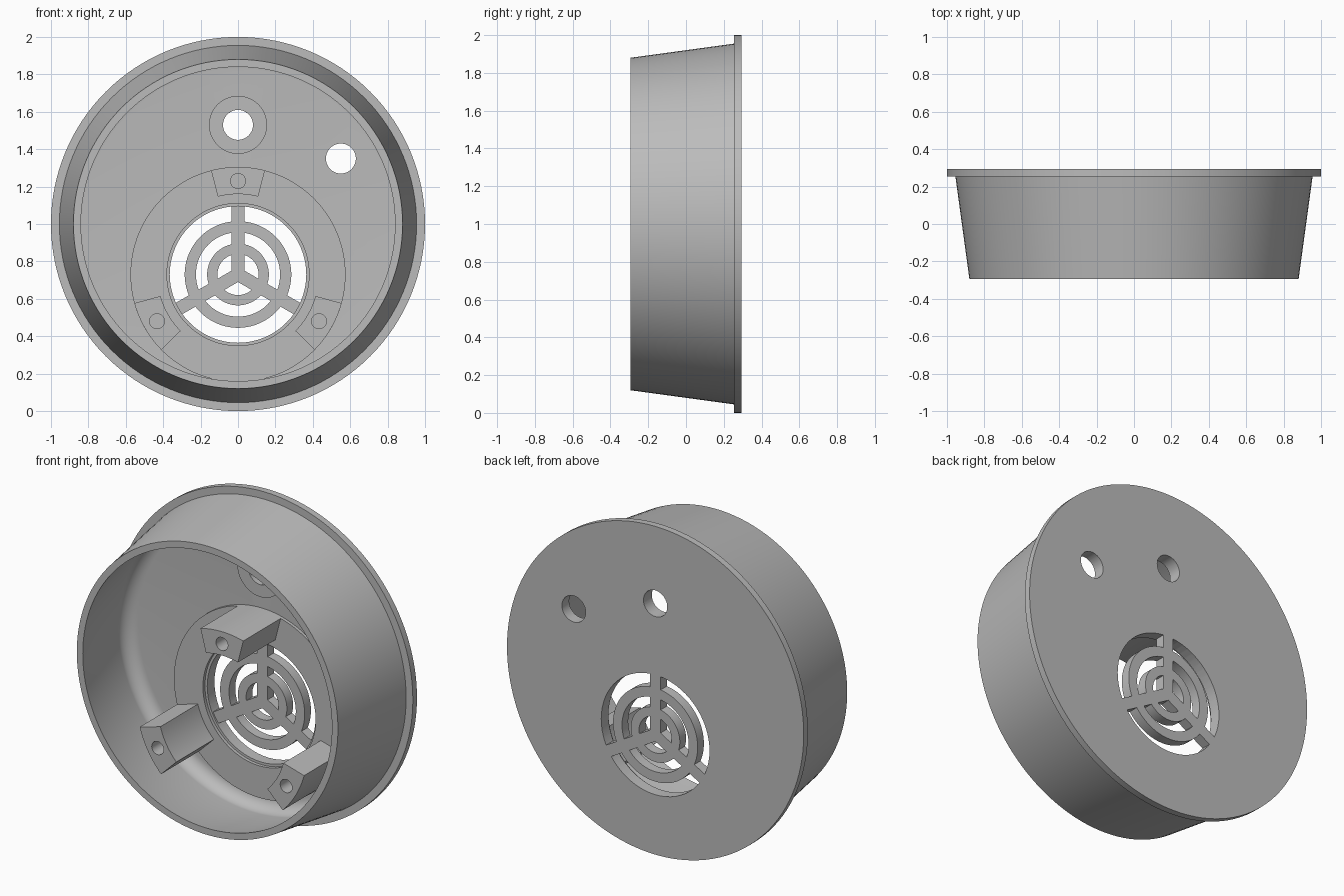
import bpy, bmesh, math
from mathutils import Vector

cube = bpy.data.objects.get("Cube")
if cube:
    bpy.data.objects.remove(cube, do_unlink=True)

grey = bpy.data.materials.new("plain_grey")
grey.use_nodes = True
GREY = (0.5, 0.5, 0.5, 1)
grey.diffuse_color = GREY
grey.node_tree.nodes["Principled BSDF"].inputs["Base Color"].default_value = GREY

BACK, FLOOR, PAD = 0.295, 0.225, 0.205   # depths along y
HUB = (0, 0.73)                          # centre of the grille (x, z)
ARMS = [math.radians(a) for a in (90, 210, 330)]


def finish(name, bm):
    bmesh.ops.remove_doubles(bm, verts=bm.verts, dist=1e-5)
    bmesh.ops.recalc_face_normals(bm, faces=bm.faces)
    mesh = bpy.data.meshes.new(name)
    bm.to_mesh(mesh)
    bm.free()
    mesh.materials.append(grey)
    obj = bpy.data.objects.new(name, mesh)
    bpy.context.collection.objects.link(obj)
    return obj


def lathe(name, profile, centre=(0, 1), steps=128):
    """Spin a closed (radius, y) profile about an axis along y."""
    bm = bmesh.new()
    rings = []
    for i in range(steps):
        t = math.tau * i / steps
        rings.append([bm.verts.new((centre[0] + r * math.cos(t), y,
                                    centre[1] + r * math.sin(t))) for r, y in profile])
    n = len(profile)
    for i in range(steps):
        a, b = rings[i], rings[(i + 1) % steps]
        for j in range(n):
            k = (j + 1) % n
            if profile[j][0] == 0 and profile[k][0] == 0:
                continue
            if profile[j][0] == 0:
                bm.faces.new((a[j], a[k], b[k]))
            elif profile[k][0] == 0:
                bm.faces.new((a[j], a[k], b[j]))
            else:
                bm.faces.new((a[j], a[k], b[k], b[j]))
    return finish(name, bm)


def ring(name, inner, outer, y0, y1, centre=HUB):
    return lathe(name, [(inner, y0), (outer, y0), (outer, y1), (inner, y1)], centre)


def prism(name, outline, y0, y1):
    """Extrude an (x, z) outline along y."""
    bm = bmesh.new()
    face = bm.faces.new([bm.verts.new((x, y0, z)) for x, z in outline])
    made = bmesh.ops.extrude_face_region(bm, geom=[face])["geom"]
    verts = [v for v in made if isinstance(v, bmesh.types.BMVert)]
    bmesh.ops.translate(bm, verts=verts, vec=Vector((0, y1 - y0, 0)))
    return finish(name, bm)


def activate(obj):
    bpy.ops.object.select_all(action='DESELECT')
    obj.select_set(True)
    bpy.context.view_layer.objects.active = obj


def drill(obj, centre, radius, y0, y1):
    cutter = lathe("cutter", [(0, y0), (radius, y0), (radius, y1), (0, y1)], centre, 64)
    cutter.hide_render = True
    mod = obj.modifiers.new("hole", 'BOOLEAN')
    mod.operation, mod.solver, mod.object = 'DIFFERENCE', 'EXACT', cutter
    activate(obj)
    bpy.ops.object.modifier_apply(modifier=mod.name)
    bpy.data.objects.remove(cutter, do_unlink=True)


def polar(radius, angle):
    return HUB[0] + radius * math.cos(angle), HUB[1] + radius * math.sin(angle)


parts = []

# Tapered cup with a back flange and a rounded inside corner
fillet = [(0.83 + 0.08 * math.cos(a), FLOOR - 0.08 + 0.08 * math.sin(a))
          for a in (math.pi / 2 * i / 8 for i in range(9))]
housing = lathe("housing", [(0, BACK), (1, BACK), (1, 0.255), (0.955, 0.255),
                            (0.88, -BACK), (0.84, -BACK)] + fillet + [(0, FLOOR)])
cable_hole, side_hole = (0, 1.53), (0.55, 1.35)
drill(housing, HUB, 0.365, 0.1, 0.4)
for hole in (cable_hole, side_hole):
    drill(housing, hole, 0.08, 0.1, 0.4)
parts.append(housing)

# Raised pads on the inside floor
parts.append(ring("grille_pad", 0.38, 0.575, PAD, FLOOR + 0.01))
parts.append(ring("cable_hole_pad", 0.08, 0.155, FLOOR - 0.01, FLOOR + 0.01, cable_hole))

# Grille rings and spokes
parts.append(ring("grille_outer_ring", 0.225, 0.285, 0.235, BACK))
parts.append(ring("grille_inner_ring", 0.11, 0.165, 0.235, BACK))
for number, angle in enumerate(ARMS, 1):
    dx, dz = math.cos(angle), math.sin(angle)
    outline = [(HUB[0] + dx * r - dz * w, HUB[1] + dz * r + dx * w)
               for r, w in ((0, -0.035), (0.37, -0.035), (0.37, 0.035), (0, 0.035))]
    parts.append(prism(f"grille_spoke_{number}", outline, 0.235, BACK))

    # Screw post in line with each spoke
    sweep = [angle + math.radians(14.5) * (i / 6 - 1) for i in range(13)]
    outline = [polar(0.575, a) for a in sweep] + [polar(0.43, a) for a in reversed(sweep)]
    post = prism(f"screw_post_{number}", outline, -0.155, PAD + 0.01)
    drill(post, polar(0.5, angle), 0.04, -0.3, 0.1)
    parts.append(post)

for part in parts:
    activate(part)
    bpy.ops.object.shade_smooth_by_angle(angle=math.radians(30))
